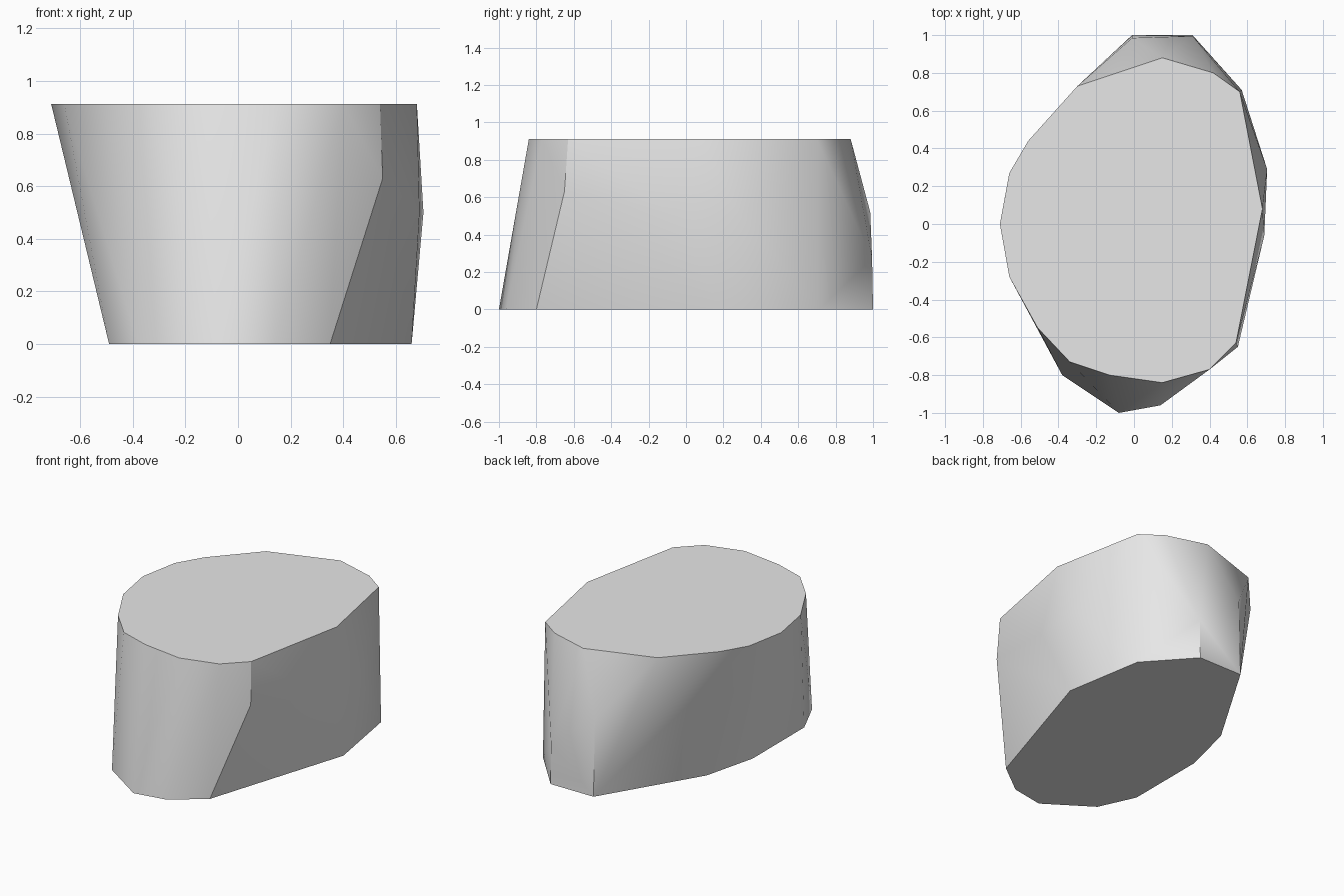
import bpy
import bmesh
import math

cube = bpy.data.objects.get("Cube")
if cube:
    bpy.data.objects.remove(cube, do_unlink=True)

HEIGHT = 0.912

# Outline of the flat top
top_outline = [
    (-0.71, 0), (-0.66, 0.27), (-0.56, 0.44), (-0.30, 0.73), (0.15, 0.88),
    (0.42, 0.80), (0.56, 0.70), (0.68, 0.08), (0.54, -0.63), (0.40, -0.77),
    (0.15, -0.84), (-0.13, -0.80), (-0.34, -0.73), (-0.51, -0.55), (-0.66, -0.28),
]

# Outline of the flat base
base_outline = [
    (-0.01, 1.0), (0.31, 1.0), (0.57, 0.71), (0.66, 0.18), (0.35, -0.80),
    (0.14, -0.96), (-0.08, -1.0), (-0.38, -0.80), (-0.49, -0.56),
    (-0.49, -0.01), (-0.40, 0.35),
]

# Corners that bulge out between base and top
side_corners = [
    (0.55, -0.65, 0.63), (0.705, 0.29, 0.5), (0.69, -0.06, 0.5),
    (-0.01, 0.985, 0.52), (0.31, 0.995, 0.27),
]

# Stone body: tight skin around all the corners
bm = bmesh.new()
for x, y in top_outline:
    bm.verts.new((x, y, HEIGHT))
for x, y in base_outline:
    bm.verts.new((x, y, 0))
for corner in side_corners:
    bm.verts.new(corner)
hull = bmesh.ops.convex_hull(bm, input=bm.verts[:])
loose = [v for v in bm.verts if not v.link_faces]
bmesh.ops.delete(bm, geom=loose, context="VERTS")
bmesh.ops.dissolve_limit(bm, angle_limit=math.radians(0.5),
                         verts=bm.verts[:], edges=bm.edges[:])
bmesh.ops.recalc_face_normals(bm, faces=bm.faces[:])

mesh = bpy.data.meshes.new("stone_block")
bm.to_mesh(mesh)
bm.free()
stone = bpy.data.objects.new("stone_block", mesh)
bpy.context.collection.objects.link(stone)

# Plain grey stone
grey = bpy.data.materials.new("stone_grey")
grey.use_nodes = True
colour = (0.8, 0.8, 0.8, 1)
grey.diffuse_color = colour
grey.node_tree.nodes["Principled BSDF"].inputs["Base Color"].default_value = colour
mesh.materials.append(grey)

# Rounded sides with crisp rims
bpy.ops.object.select_all(action="DESELECT")
stone.select_set(True)
bpy.context.view_layer.objects.active = stone
bpy.ops.object.shade_smooth_by_angle(angle=math.radians(30))
